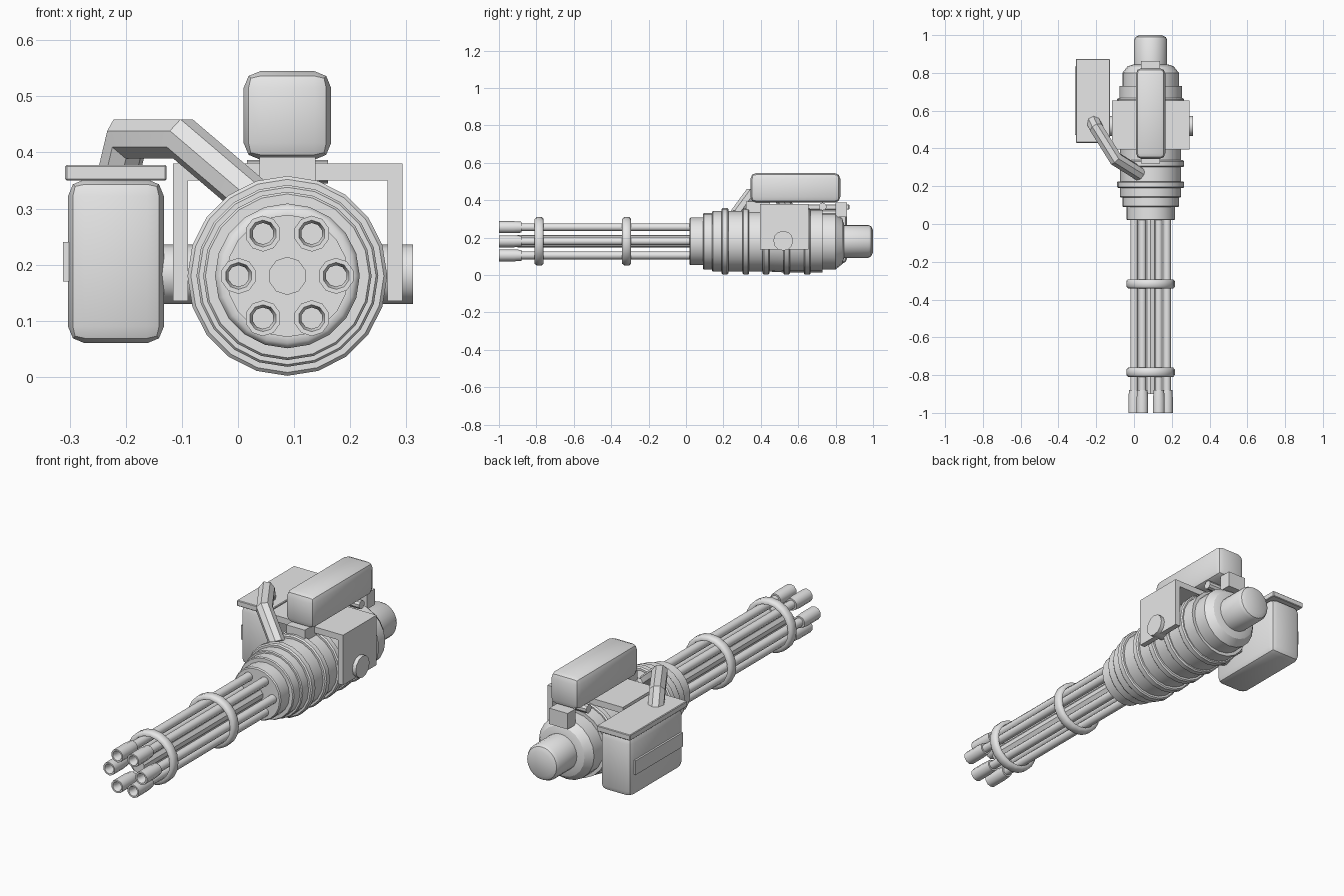
import bpy, bmesh, math
from mathutils import Matrix, Vector

if "Cube" in bpy.data.objects:
    bpy.data.objects.remove(bpy.data.objects["Cube"])

CX, CZ = 0.088, 0.18          # main spin axis runs along y through here

metal = bpy.data.materials.new("gunmetal_grey")
metal.diffuse_color = (0.8, 0.8, 0.8, 1)
metal.use_nodes = True
metal.node_tree.nodes["Principled BSDF"].inputs["Base Color"].default_value = metal.diffuse_color


def finish(name, bm, angle=40):
    bmesh.ops.remove_doubles(bm, verts=bm.verts, dist=1e-5)
    bmesh.ops.recalc_face_normals(bm, faces=bm.faces)
    me = bpy.data.meshes.new(name)
    bm.to_mesh(me)
    bm.free()
    ob = bpy.data.objects.new(name, me)
    bpy.context.collection.objects.link(ob)
    me.materials.append(metal)
    bpy.ops.object.select_all(action='DESELECT')
    ob.select_set(True)
    bpy.context.view_layer.objects.active = ob
    bpy.ops.object.shade_smooth_by_angle(angle=math.radians(angle))
    return ob


def lathe(name, profile, x=CX, z=CZ, sides=20, closed=False, along_x=False, y=0, angle=32):
    """Spin (distance, radius) pairs around the y axis, or the x axis."""
    bm = bmesh.new()
    rings = []
    for d, r in profile:
        ring = []
        for i in range(sides):
            a = 2 * math.pi * i / sides + math.pi / 2
            u, v = r * math.cos(a), r * math.sin(a)
            ring.append(bm.verts.new((d, y + u, z + v) if along_x else (x + u, d, z + v)))
        rings.append(ring)
    pairs = list(zip(rings, rings[1:]))
    if closed:
        pairs.append((rings[-1], rings[0]))
    for p, q in pairs:
        for i in range(sides):
            j = (i + 1) % sides
            bm.faces.new((p[i], p[j], q[j], q[i]))
    if not closed:
        bm.faces.new(rings[0])
        bm.faces.new(rings[-1])
    return finish(name, bm, angle)


def box(name, lo, hi, bevel=0, segments=2):
    bm = bmesh.new()
    bmesh.ops.create_cube(bm, size=1)
    lo, hi = Vector(lo), Vector(hi)
    for v in bm.verts:
        v.co = (lo + hi) / 2 + v.co * (hi - lo)
    if bevel:
        bmesh.ops.bevel(bm, geom=bm.edges[:], offset=bevel, segments=segments,
                        profile=0.5, affect='EDGES')
    return finish(name, bm, 32)


# Ribbed housing
profile = [(0.02, 0.115), (0.02, 0.123), (0.025, 0.128), (0.09, 0.128), (0.09, 0.146),
           (0.095, 0.15), (0.14, 0.15), (0.14, 0.158), (0.145, 0.162)]
for y in (0.19, 0.302, 0.41, 0.52, 0.63):
    base = 0.162 if y < 0.5 else 0.166
    profile += [(y, base), (y, 0.172), (y + 0.006, 0.178), (y + 0.03, 0.178),
                (y + 0.036, 0.172), (y + 0.036, base)]
profile += [(0.73, 0.166), (0.73, 0.15), (0.8, 0.15), (0.835, 0.122), (0.845, 0.09)]
lathe("housing", profile)

# Rear motor with a rounded end
lathe("rear_motor", [(0.82, 0.088), (0.975, 0.088), (0.99, 0.08), (1.0, 0.06)])

# Central shaft and six barrels with hollow muzzles
lathe("central_shaft", [(-0.9, 0.034), (0.04, 0.034)], sides=10)
for k in range(6):
    a = k * math.pi / 3
    bx, bz = CX + 0.087 * math.cos(a), CZ + 0.087 * math.sin(a)
    lathe("barrel", [(-0.91, 0.021), (0.04, 0.021)], bx, bz, 10, angle=40)
    lathe("muzzle", [(-0.88, 0.018), (-0.88, 0.029), (-0.92, 0.032), (-1, 0.032),
                     (-1, 0.024), (-0.985, 0.019), (-0.93, 0.019)],
          bx, bz, 10, angle=40)

# Clamp rings around the barrels
for y in (-0.785, -0.317):
    lathe("clamp_ring", [(y - 0.024, 0.108), (y - 0.024, 0.12), (y - 0.014, 0.129),
                         (y + 0.014, 0.129), (y + 0.024, 0.12), (y + 0.024, 0.108)],
          closed=True, angle=50)

# Mounting bracket: top plate, two side plates, pivot axle
box("bracket_top", (-0.116, 0.395, 0.35), (0.293, 0.655, 0.38))
for x in (-0.116, 0.266):
    box("bracket_side", (x, 0.395, 0.135), (x + 0.027, 0.655, 0.38))
lathe("pivot_axle", [(-0.136, 0.053), (0.312, 0.053)], sides=12, along_x=True, y=0.52, z=0.183)

# Upper case on its supports
box("upper_case", (0.01, 0.345, 0.387), (0.166, 0.825, 0.545), 0.03)
box("front_support", (0.038, 0.32, 0.335), (0.138, 0.45, 0.392))
box("rear_support", (0.038, 0.80, 0.31), (0.138, 0.862, 0.388))
lathe("support_pin", [(0.016, 0.021), (0.16, 0.021)], sides=10, along_x=True, y=0.73, z=0.366)

# Ammunition box with lid and side plate
box("ammo_box", (-0.303, 0.445, 0.06), (-0.132, 0.862, 0.352), 0.03)
box("ammo_lid", (-0.308, 0.43, 0.35), (-0.127, 0.873, 0.378), 0.003, 1)
box("ammo_side_plate", (-0.312, 0.47, 0.17), (-0.295, 0.835, 0.24))

# Feed chute: octagonal tube swept along a bent path with mitred joints
path = [Vector(p) for p in ((-0.212, 0.535, 0.365), (-0.198, 0.505, 0.424),
                            (-0.098, 0.345, 0.424), (0.03, 0.265, 0.315))]
dirs = [(b - a).normalized() for a, b in zip(path, path[1:])]
bm = bmesh.new()
side = dirs[1].cross(Vector((0, 0, 1))).normalized()
up = side.cross(dirs[1])
base = [path[1] + 0.038 * (side * math.cos(t) + up * math.sin(t))
        for t in [math.pi * (i + 0.5) / 4 for i in range(8)]]


def slide(points, direction, at, normal):
    """Project ring points along a direction onto a plane."""
    return [p + direction * ((at - p).dot(normal) / direction.dot(normal)) for p in points]


mitre_a = (dirs[0] + dirs[1]).normalized()
mitre_b = (dirs[1] + dirs[2]).normalized()
ring1 = slide(base, dirs[1], path[1], mitre_a)
ring2 = slide(base, dirs[1], path[2], mitre_b)
ring0 = slide(ring1, dirs[0], path[0], Vector((0, 0, 1)))
ring3 = slide(ring2, dirs[2], path[3], dirs[2])
rings = [[bm.verts.new(p) for p in r] for r in (ring0, ring1, ring2, ring3)]
for p, q in zip(rings, rings[1:]):
    for i in range(8):
        j = (i + 1) % 8
        bm.faces.new((p[i], p[j], q[j], q[i]))
bm.faces.new(rings[0])
bm.faces.new(rings[-1])
finish("feed_chute", bm, 30)
